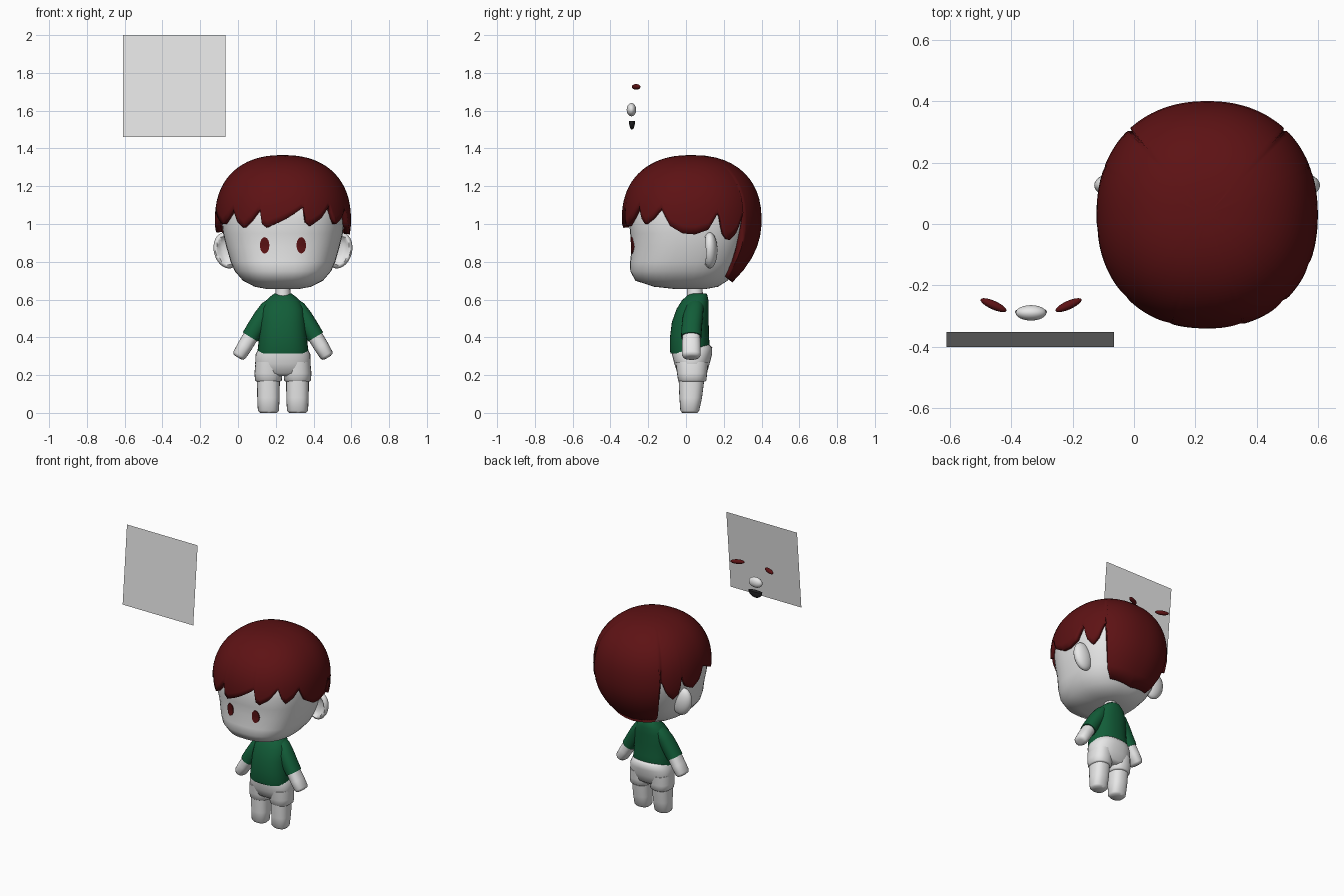
import bpy, bmesh, math
from mathutils import Matrix, Vector

if "Cube" in bpy.data.objects:
    bpy.data.objects.remove(bpy.data.objects["Cube"])

CX = 0.238  # centre line of the figure


def material(name, rgb):
    m = bpy.data.materials.new(name)
    m.diffuse_color = (*rgb, 1)
    m.use_nodes = True
    m.node_tree.nodes["Principled BSDF"].inputs["Base Color"].default_value = m.diffuse_color
    return m


PALE = material("pale_grey", (0.8, 0.8, 0.8))
RED = material("dark_red", (0.11, 0.006, 0.007))
GREEN = material("dark_green", (0.006, 0.11, 0.04))
BLACK = material("near_black", (0.02, 0.02, 0.022))


def finish(name, bm, mat, angle=50):
    bmesh.ops.recalc_face_normals(bm, faces=bm.faces)
    me = bpy.data.meshes.new(name)
    bm.to_mesh(me)
    bm.free()
    me.materials.append(mat)
    ob = bpy.data.objects.new(name, me)
    bpy.context.collection.objects.link(ob)
    bpy.ops.object.select_all(action='DESELECT')
    ob.select_set(True)
    bpy.context.view_layer.objects.active = ob
    bpy.ops.object.shade_smooth_by_angle(angle=math.radians(angle))
    return ob


def spow(v, e):
    return math.copysign(abs(v) ** e, v)


def around(phi, n):
    """Unit superellipse, phi measured from the front towards +x."""
    return spow(math.sin(phi), 2 / n), -spow(math.cos(phi), 2 / n)


def loft(name, rings, mat, n=2.2, segs=32, matrix=None):
    """Skin through rings of (z, centre x, y min, y max, half width)."""
    bm = bmesh.new()
    loops = []
    for z, cx, y0, y1, rx in rings:
        loop = []
        for i in range(segs):
            x, y = around(2 * math.pi * i / segs, n)
            loop.append(bm.verts.new((cx + rx * x, (y0 + y1) / 2 + (y1 - y0) / 2 * y, z)))
        loops.append(loop)
    for a, b in zip(loops, loops[1:]):
        for i in range(segs):
            j = (i + 1) % segs
            bm.faces.new((a[i], a[j], b[j], b[i]))
    bm.faces.new(loops[0])
    bm.faces.new(loops[-1])
    if matrix:
        bm.transform(matrix)
    return finish(name, bm, mat)


def ellipsoid(name, centre, radii, mat, rot=(0, 'Z'), shape=None):
    bm = bmesh.new()
    bmesh.ops.create_uvsphere(bm, u_segments=24, v_segments=14, radius=1)
    if shape:
        for v in bm.verts:
            shape(v.co)
    bm.transform(Matrix.Translation(centre) @ Matrix.Rotation(rot[0], 4, rot[1])
                 @ Matrix.Diagonal((*radii, 1)))
    return finish(name, bm, mat)


def interp(table, t):
    for a, b in zip(table, table[1:]):
        if a[0] <= t <= b[0]:
            f = (t - a[0]) / (b[0] - a[0])
            return [p + (q - p) * f for p, q in zip(a, b)]
    return list(table[-1])


# Head
HEAD_N = 2.5
head = [(0.655, CX, -0.05, 0.10, 0.08), (0.668, CX, -0.17, 0.17, 0.15),
        (0.70, CX, -0.268, 0.22, 0.212), (0.75, CX, -0.295, 0.26, 0.255),
        (0.80, CX, -0.296, 0.29, 0.277), (0.88, CX, -0.287, 0.32, 0.300),
        (0.95, CX, -0.296, 0.345, 0.317), (1.03, CX, -0.302, 0.355, 0.326),
        (1.12, CX, -0.29, 0.34, 0.32), (1.22, CX, -0.22, 0.28, 0.26),
        (1.30, CX, -0.10, 0.16, 0.14)]
loft("head", head, PALE, HEAD_N, 40)


def face_y(x, z):
    _, cx, y0, y1, rx = interp(head, z)
    k = (1 - abs((x - cx) / rx) ** HEAD_N) ** (1 / HEAD_N)
    return (y0 + y1) / 2 - (y1 - y0) / 2 * k


# Eyes: thin oval plates following the face
for side, label in ((-1, "left"), (1, "right")):
    bm = bmesh.new()
    prev = None
    ex, ez = CX + side * 0.097, 0.887
    for k, off in ((1, -0.002), (1, 0.006), (0.6, 0.007), (0.2, 0.007)):
        ring = []
        for i in range(24):
            a = 2 * math.pi * i / 24
            x, z = ex + 0.025 * k * math.cos(a), ez + 0.043 * k * math.sin(a)
            ring.append(bm.verts.new((x, face_y(x, z) - off, z)))
        if prev:
            for i in range(24):
                j = (i + 1) % 24
                bm.faces.new((prev[i], prev[j], ring[j], ring[i]))
        prev = ring
    bm.faces.new(prev)
    finish("eye_" + label, bm, RED)


# Ears with a hollow facing forward
def hollow(co):
    rho = math.hypot(co.x, co.z)
    if co.y < 0 and rho < 0.75:
        co.y += 1.1 * (1 - (rho / 0.75) ** 2) ** 0.5


for side, label in ((-1, "left"), (1, "right")):
    ellipsoid("ear_" + label, (CX + side * 0.297, 0.126, 0.86), (0.069, 0.041, 0.097),
              PALE, (side * 0.25, 'Y'), hollow)

# Hair: cap whose lower edge follows a table of lock tips and gaps (degrees, z)
edge = [(-180, 0.69), (-142, 0.71), (-138, 0.76), (-136, 1.06), (-129, 0.95), (-122, 0.91),
        (-115, 0.95), (-112, 1.07), (-106, 0.98), (-98, 0.955), (-90, 0.99), (-84, 1.07),
        (-72, 1.03), (-62, 1.0), (-54, 1.03), (-46, 1.08), (-40, 1.01), (-34, 0.98),
        (-26, 1.02), (-18, 1.08), (-16, 1.0), (-12, 0.98), (-2, 1.01), (16, 1.09),
        (18, 1.01), (22, 0.99), (32, 1.03), (42, 1.10), (46, 1.03), (50, 1.0),
        (58, 1.03), (66, 1.085), (74, 0.99), (84, 0.95), (92, 0.945), (102, 0.97),
        (111, 1.07), (115, 0.95), (121, 0.91), (128, 0.95), (136, 1.06), (138, 0.76),
        (142, 0.71), (180, 0.69)]


def hair_r(z):
    if z > 1.02:
        return max(0, 1 - ((z - 1.02) / 0.345) ** 2.3) ** (1 / 2.3)
    return 1 - 0.42 * ((1.02 - z) / 0.33) ** 2.2


bm = bmesh.new()
SEG, ROWS, TOP = 180, 18, 1.365
pole = bm.verts.new((CX, 0.03, TOP))
cols = []
for i in range(SEG):
    deg = -180 + 360 * i / SEG
    zb = interp(edge, deg)[1]
    ux, uy = around(math.radians(deg), 2.2)
    col = []
    for k in range(1, ROWS + 1):
        z = TOP - (TOP - zb) * (k / ROWS) ** 1.8
        r = hair_r(z)
        col.append(bm.verts.new((CX + 0.36 * r * ux, 0.03 + 0.37 * r * uy, z)))
    cols.append(col)
for i in range(SEG):
    a, b = cols[i], cols[(i + 1) % SEG]
    bm.faces.new((pole, a[0], b[0]))
    for k in range(ROWS - 1):
        bm.faces.new((a[k], a[k + 1], b[k + 1], b[k]))
hair = finish("hair", bm, RED)
solid = hair.modifiers.new("thickness", 'SOLIDIFY')
solid.thickness = 0.03
solid.offset = -1

# Neck and shirt body
loft("neck", [(0.58, CX, 0.0, 0.10, 0.05), (0.62, CX, 0.005, 0.09, 0.04),
              (0.70, CX, 0.005, 0.085, 0.037)], PALE, 2, 20)
loft("shirt", [(0.315, CX, -0.082, 0.122, 0.132), (0.335, CX, -0.086, 0.127, 0.134),
               (0.40, CX, -0.085, 0.122, 0.126), (0.48, CX, -0.075, 0.12, 0.12),
               (0.55, CX, -0.05, 0.12, 0.112), (0.595, CX, -0.022, 0.119, 0.09),
               (0.62, CX, 0.005, 0.114, 0.062), (0.632, CX, 0.02, 0.108, 0.045)], GREEN, 2.3)

# Shorts seat
loft("shorts_seat", [(0.195, CX, -0.02, 0.09, 0.08), (0.21, CX, -0.045, 0.11, 0.13),
                     (0.26, CX, -0.062, 0.125, 0.147), (0.31, CX, -0.074, 0.138, 0.145),
                     (0.345, CX, -0.075, 0.139, 0.128), (0.365, CX, -0.06, 0.12, 0.11)], PALE, 2.4)

for side, label in ((-1, "left"), (1, "right")):
    # Shorts cuff and leg
    x = CX + side * 0.077
    loft("shorts_cuff_" + label,
         [(0.165, x, -0.035, 0.10, 0.062), (0.172, x, -0.042, 0.108, 0.071),
          (0.21, x, -0.048, 0.112, 0.074), (0.27, x, -0.055, 0.118, 0.068)], PALE, 2.3, 24)
    loft("leg_" + label,
         [(0.0, x, -0.02, 0.06, 0.045), (0.012, x, -0.03, 0.07, 0.056),
          (0.08, x, -0.035, 0.085, 0.059), (0.2, x, -0.04, 0.10, 0.061)], PALE, 2.4, 24)
    # Arm and sleeve, built along z and swung outwards
    place = (Matrix.Translation((CX + side * 0.077, 0.028, 0.56))
             @ Matrix.Rotation(math.atan2(side * 0.16, -0.265), 4, 'Y'))
    loft("arm_" + label,
         [(0.15, 0, -0.046, 0.046, 0.041), (0.24, 0, -0.05, 0.05, 0.04),
          (0.295, 0, -0.05, 0.05, 0.037), (0.308, 0, -0.042, 0.042, 0.03),
          (0.312, 0, -0.025, 0.025, 0.016)], PALE, 2.3, 24, place)
    loft("sleeve_" + label,
         [(-0.03, 0, -0.01, 0.055, 0.025), (0.0, 0, -0.028, 0.065, 0.04),
          (0.06, 0, -0.045, 0.062, 0.047), (0.13, 0, -0.052, 0.056, 0.048),
          (0.185, 0, -0.054, 0.054, 0.047)], GREEN, 2.2, 24, place)

# Loose face pieces floating beside the figure
FX = -0.335
for side, label in ((-1, "left"), (1, "right")):
    ellipsoid("brow_" + label, (FX + side * 0.122, -0.264, 1.726), (0.046, 0.014, 0.015),
              RED, (side * 0.42, 'Z'))
ellipsoid("nose", (FX, -0.289, 1.605), (0.05, 0.025, 0.035), PALE)


def flat_top(co):
    co.z = min(co.z, 0)


ellipsoid("mouth", (FX, -0.286, 1.545), (0.052, 0.016, 0.045), BLACK, (0, 'Z'), flat_top)

# Thin board leaning backwards
bm = bmesh.new()
bm.faces.new([bm.verts.new(p) for p in ((-0.61, -0.40, 1.46), (-0.065, -0.40, 1.46),
                                        (-0.065, -0.352, 2.0), (-0.61, -0.352, 2.0))])
board = finish("board", bm, PALE)
if board.data.polygons[0].normal.y > 0:
    board.data.flip_normals()
